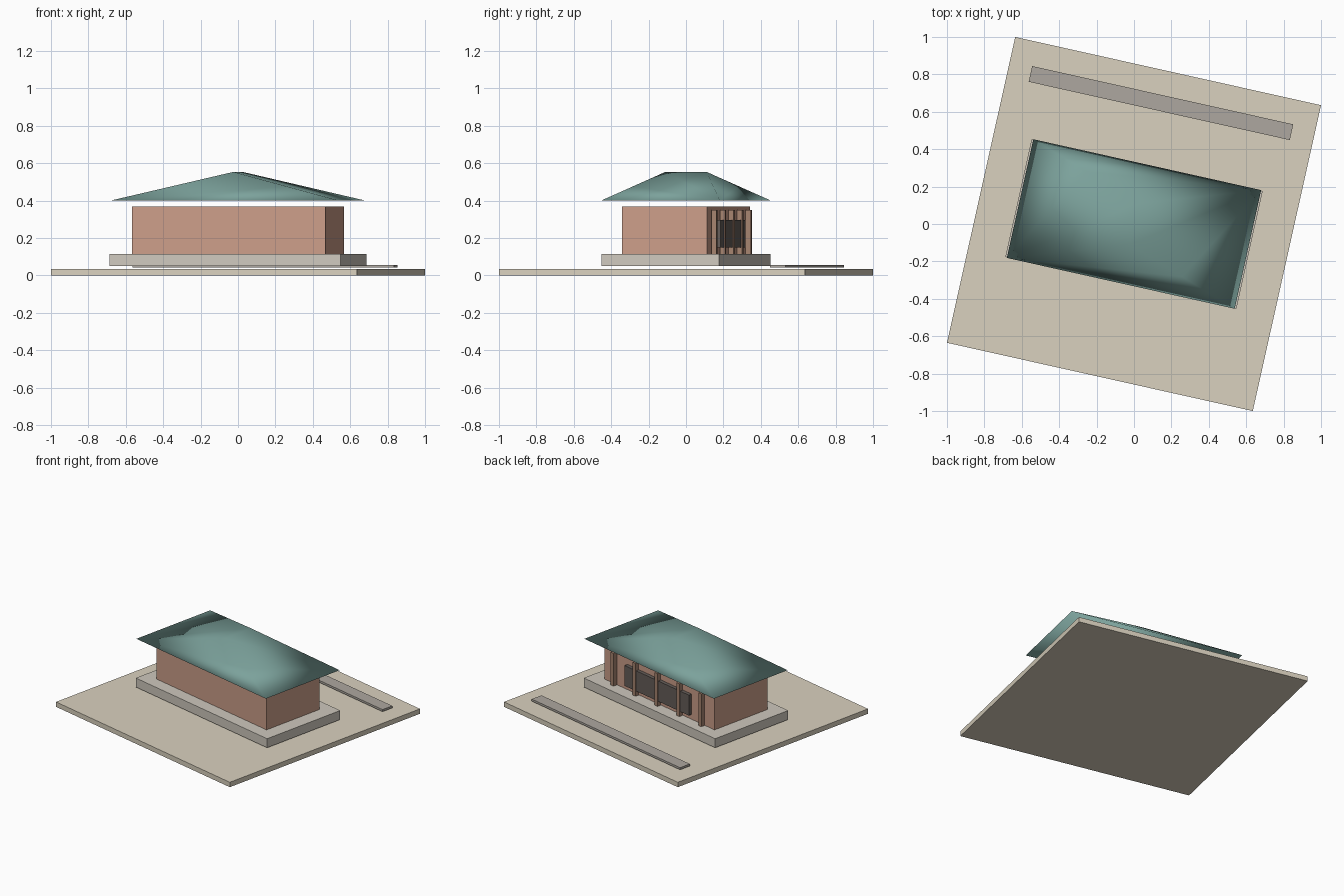
import bpy, bmesh, math
from mathutils import Matrix

if "Cube" in bpy.data.objects:
    bpy.data.objects.remove(bpy.data.objects["Cube"])

TURN = Matrix.Rotation(math.radians(-12.58), 4, 'Z')   # whole site is turned


def material(name, rgb):
    m = bpy.data.materials.new(name)
    m.diffuse_color = (*rgb, 1)
    m.use_nodes = True
    m.node_tree.nodes["Principled BSDF"].inputs["Base Color"].default_value = m.diffuse_color
    return m


SAND = material("sand", (0.70, 0.64, 0.52))
STONE = material("stone", (0.62, 0.58, 0.51))
BRICK = material("brick", (0.60, 0.34, 0.25))
TEAL = material("teal_tile", (0.20, 0.36, 0.33))
WOOD = material("wood", (0.38, 0.23, 0.16))
DARK = material("dark_glass", (0.13, 0.11, 0.10))
PATH = material("path_stone", (0.42, 0.39, 0.35))


def finish(bm, name, mat, smooth=False):
    bmesh.ops.recalc_face_normals(bm, faces=bm.faces)
    for f in bm.faces:
        f.smooth = smooth
    bm.transform(TURN)
    me = bpy.data.meshes.new(name)
    bm.to_mesh(me)
    bm.free()
    me.materials.append(mat)
    ob = bpy.data.objects.new(name, me)
    bpy.context.collection.objects.link(ob)
    return ob


def box(name, mat, half_u, half_v, z0, z1, u=0.0, v=0.0):
    bm = bmesh.new()
    bmesh.ops.create_cube(bm, size=1)
    bmesh.ops.scale(bm, vec=(2 * half_u, 2 * half_v, z1 - z0), verts=bm.verts)
    bmesh.ops.translate(bm, vec=(u, v, (z0 + z1) / 2), verts=bm.verts)
    return finish(bm, name, mat)


# Site, plinth, walls
box("ground_slab", SAND, 0.8376, 0.8376, 0.0, 0.035)
box("plinth", STONE, 0.633, 0.322, 0.05, 0.115)
box("walls", BRICK, 0.53, 0.233, 0.115, 0.367)
box("path_strip", PATH, 0.715, 0.043, 0.041, 0.056, v=0.6625)

# Rear window band and porch columns
box("window_panel", DARK, 0.31, 0.018, 0.15, 0.296, v=0.240)
for i in range(5):
    box(f"column_{i + 1}", WOOD, 0.014, 0.014, 0.115, 0.35,
        u=-0.423 + i * 0.2115, v=0.25)

# Hip roof with a short ridge running front to back, smooth shaded
A, B, EAVE, TOP, RIDGE = 0.624, 0.325, 0.40, 0.553, 0.113
bm = bmesh.new()
bl, br, fr, fl = [bm.verts.new((x * A, y * B, EAVE))
                  for x, y in ((-1, 1), (1, 1), (1, -1), (-1, -1))]
back, front = [bm.verts.new((0, y, TOP)) for y in (RIDGE, -RIDGE)]
mid_b = bm.verts.new((bl.co + back.co) / 2)
mid_f = bm.verts.new((fr.co + front.co) / 2)
for face in ((bl, mid_b, br), (mid_b, back, br), (bl, fl, mid_b),
             (fl, back, mid_b), (fl, front, back),
             (fr, mid_f, fl), (mid_f, front, fl), (fr, br, mid_f),
             (br, front, mid_f), (br, back, front),
             (bl, br, fl), (br, fr, fl)):
    bm.faces.new(face)
finish(bm, "hip_roof", TEAL, smooth=True)
